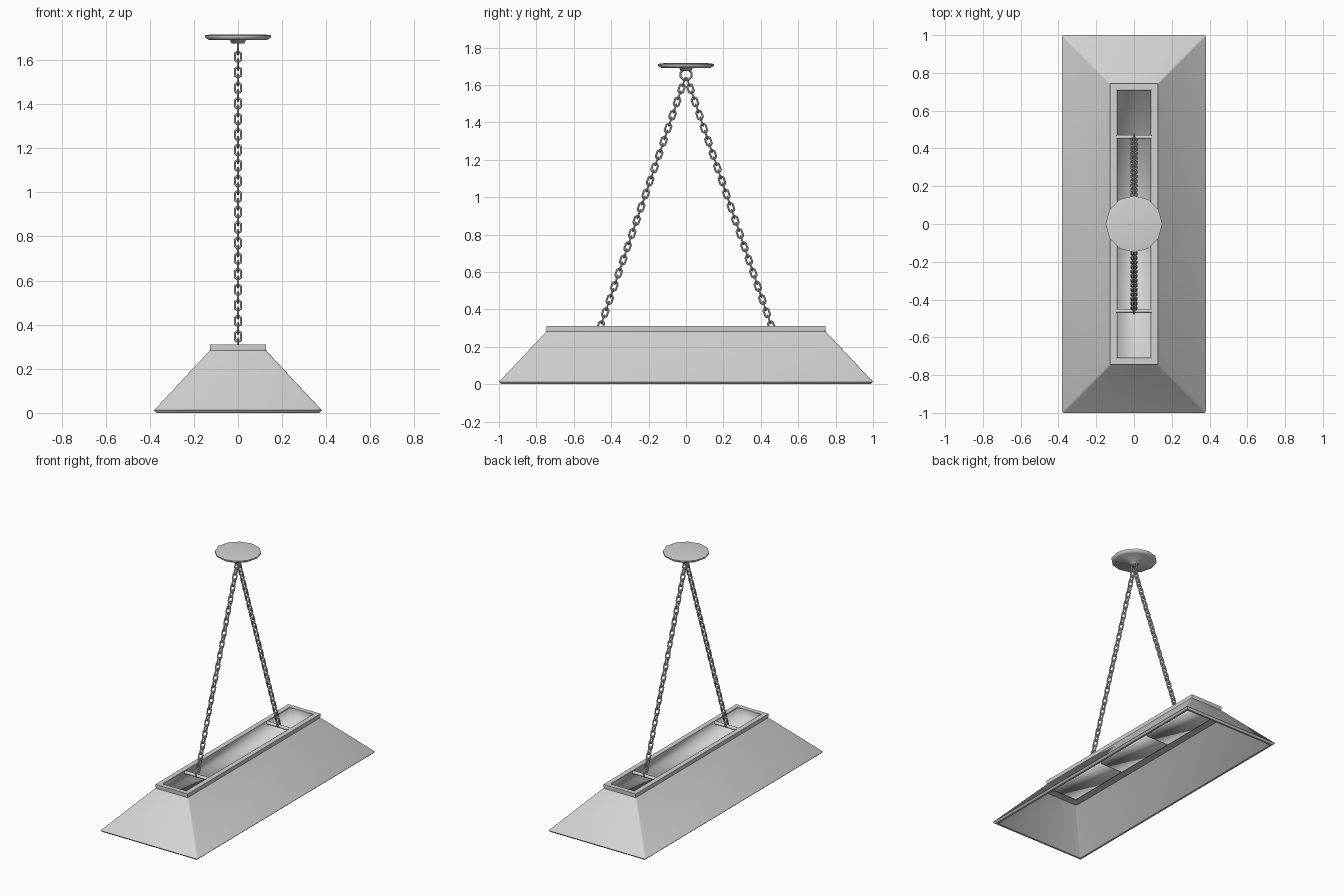
import bpy, bmesh, math
from mathutils import Matrix, Vector

cube = bpy.data.objects.get("Cube")
if cube:
    bpy.data.objects.remove(cube, do_unlink=True)

grey = bpy.data.materials.new("light_grey")
grey.use_nodes = True
COLOR = (0.65, 0.65, 0.65, 1)
grey.diffuse_color = COLOR
for node in grey.node_tree.nodes:
    if node.type == 'BSDF_PRINCIPLED':
        node.inputs["Base Color"].default_value = COLOR
        node.inputs["Roughness"].default_value = 0.6


def finish(name, bm, angle=None, recalc=True):
    """Turn a bmesh into an object, smooth with sharp edges over the angle."""
    if recalc:
        bmesh.ops.recalc_face_normals(bm, faces=bm.faces)
    mesh = bpy.data.meshes.new(name)
    bm.to_mesh(mesh)
    bm.free()
    mesh.materials.append(grey)
    mesh.shade_smooth()
    if angle is not None:
        mesh.set_sharp_from_angle(angle=math.radians(angle))
    obj = bpy.data.objects.new(name, mesh)
    bpy.context.collection.objects.link(obj)
    return obj


def rect_ring(bm, hx, hy, z):
    return [bm.verts.new((sx * hx, sy * hy, z))
            for sx, sy in ((-1, -1), (1, -1), (1, 1), (-1, 1))]


def bridge(bm, a, b):
    n = len(a)
    for i in range(n):
        j = (i + 1) % n
        bm.faces.new((a[i], a[j], b[j], b[i]))


# Tapered shade: hollow shell with a lower rim and a raised collar
bm = bmesh.new()
profile = [(0.368, 0.988, 0), (0.38, 1.0, 0.012), (0.127, 0.745, 0.283),
           (0.127, 0.745, 0.31), (0.093, 0.713, 0.31), (0.093, 0.713, 0.235),
           (0.15, 0.77, 0.235), (0.355, 0.975, 0)]
rings = [rect_ring(bm, *p) for p in profile]
for k, ring in enumerate(rings):
    bridge(bm, ring, rings[(k + 1) % len(rings)])
bmesh.ops.recalc_face_normals(bm, faces=bm.faces)
corners = [e for e in bm.edges if abs(e.verts[0].co.z - e.verts[1].co.z) > 0.2]
bmesh.ops.bevel(bm, geom=corners, offset=0.008, segments=2, profile=0.5, affect='EDGES')
finish("shade", bm, 35)

# Tray lining the opening, softly shaded
bm = bmesh.new()
top, floor = rect_ring(bm, 0.09, 0.71, 0.308), rect_ring(bm, 0.09, 0.71, 0.245)
bridge(bm, floor, top)
bm.faces.new(floor)
bmesh.ops.recalc_face_normals(bm, faces=bm.faces)
bmesh.ops.reverse_faces(bm, faces=bm.faces)
finish("tray", bm, recalc=False)

# Three lamp panels under the tray
for name, y in (("front", -0.473), ("middle", 0), ("back", 0.473)):
    bm = bmesh.new()
    bmesh.ops.create_cube(bm, size=1, matrix=Matrix.Translation((0, y, 0.235))
                          @ Matrix.Diagonal((0.18, 0.465, 0.014, 1)))
    finish(name + "_lamp_panel", bm)

# Ceiling canopy turned from a profile
bm = bmesh.new()
sides = 12
turned = [(0.028, 1.675), (0.036, 1.69), (0.13, 1.69), (0.15, 1.702), (0.15, 1.712), (0.12, 1.716)]
loops = [[bm.verts.new((r * math.cos(math.tau * i / sides), r * math.sin(math.tau * i / sides), z))
          for i in range(sides)] for r, z in turned]
for a, b in zip(loops, loops[1:]):
    bridge(bm, a, b)
bm.faces.new(loops[0])
bm.faces.new(loops[-1])
finish("ceiling_canopy", bm, 65)


def add_link(bm, matrix, half_w, half_l, wire, major=8, minor=6):
    """Closed wire loop in the local xz plane, stretched along z."""
    sections = []
    for i in range(major):
        a = math.tau * (i + 0.5) / major
        out = Vector((math.cos(a), 0, math.sin(a)))
        stretch = math.copysign(half_l - half_w, out.z)
        mid = out * half_w + Vector((0, 0, stretch))
        section = []
        for j in range(minor):
            b = math.tau * j / minor
            offset = out * math.cos(b) + Vector((0, 1, 0)) * math.sin(b)
            section.append(bm.verts.new(matrix @ (mid + offset * wire)))
        sections.append(section)
    for i in range(major):
        bridge(bm, sections[i], sections[(i + 1) % major])


# Hanging ring under the canopy
bm = bmesh.new()
add_link(bm, Matrix.Translation((0, 0, 1.655)) @ Matrix.Rotation(math.pi / 2, 4, 'Z'),
         0.031, 0.031, 0.006)
finish("hanging_ring", bm, 50)

# Two chains of alternating links, each ending at a crossbar
for name, side in (("front", -1), ("back", 1)):
    start, end = Vector((0, side * 0.012, 1.615)), Vector((0, side * 0.456, 0.312))
    lean = (start - end).to_track_quat('Z', 'Y').to_matrix().to_4x4()
    # keep the local x axis on the world x axis
    lean = Matrix.Rotation(math.atan2(end.y - start.y, start.z - end.z), 4, 'X')
    count = 37
    bm = bmesh.new()
    for i in range(count + 1):
        turn = Matrix.Rotation(math.pi / 2 * (i % 2), 4, 'Z')
        place = Matrix.Translation(start.lerp(end, i / count))
        add_link(bm, place @ lean @ turn, 0.015, 0.0245, 0.0055)
    finish(name + "_chain", bm, 50)

    bm = bmesh.new()
    bmesh.ops.create_cone(bm, cap_ends=True, segments=12, radius1=0.011, radius2=0.011, depth=0.184,
                          matrix=Matrix.Translation((0, side * 0.46, 0.297))
                          @ Matrix.Rotation(math.pi / 2, 4, 'Y'))
    finish(name + "_crossbar", bm, 40)
